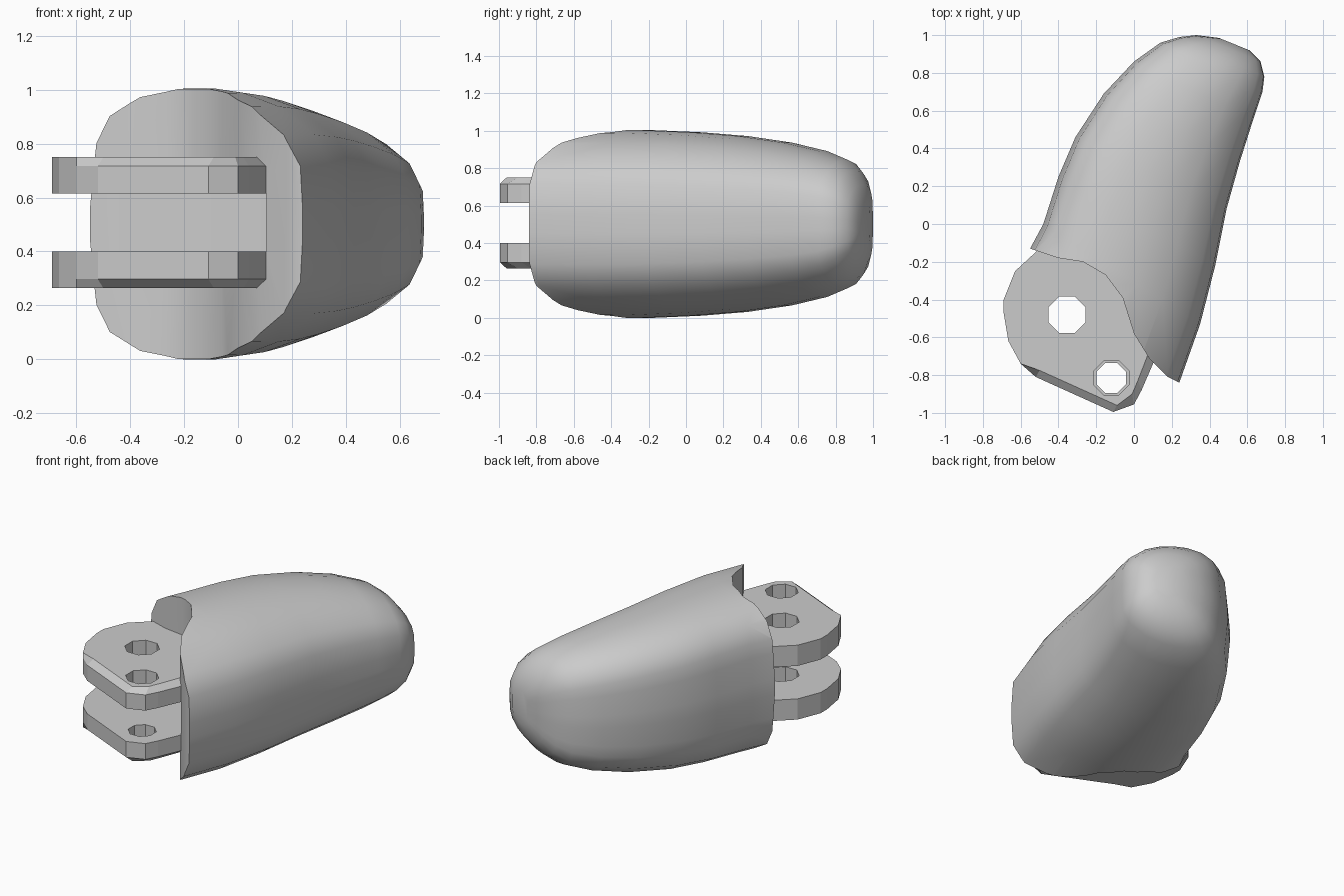
import bpy, bmesh, math
from mathutils import Vector

if "Cube" in bpy.data.objects:
    bpy.data.objects.remove(bpy.data.objects["Cube"])

grey = bpy.data.materials.new("plain grey")
grey.use_nodes = True
COLOUR = (0.6, 0.6, 0.6, 1)
grey.diffuse_color = COLOUR
grey.node_tree.nodes["Principled BSDF"].inputs["Base Color"].default_value = COLOUR


def loft(name, rings):
    """Skin a list of equal-length rings and cap both ends."""
    bm = bmesh.new()
    rows = [[bm.verts.new(p) for p in ring] for ring in rings]
    for a, b in zip(rows, rows[1:]):
        for i in range(len(a)):
            j = (i + 1) % len(a)
            bm.faces.new((a[i], a[j], b[j], b[i]))
    bm.faces.new(rows[0][::-1])
    bm.faces.new(rows[-1])
    bmesh.ops.recalc_face_normals(bm, faces=bm.faces)
    mesh = bpy.data.meshes.new(name)
    bm.to_mesh(mesh)
    bm.free()
    mesh.materials.append(grey)
    obj = bpy.data.objects.new(name, mesh)
    bpy.context.collection.objects.link(obj)
    return obj


def prism(name, outline, low, high):
    return loft(name, [[(x, y, z) for x, y in outline] for z in (low, high)])


def activate(obj):
    bpy.ops.object.select_all(action='DESELECT')
    obj.select_set(True)
    bpy.context.view_layer.objects.active = obj


def cut(obj, cutter):
    cutter.hide_render = True
    mod = obj.modifiers.new("cut", 'BOOLEAN')
    mod.operation = 'DIFFERENCE'
    mod.solver = 'EXACT'
    mod.object = cutter
    activate(obj)
    bpy.ops.object.modifier_apply(modifier=mod.name)
    bpy.data.objects.remove(cutter)


def circle(x, y, r, n=8):
    return [(x + r * math.cos((i + .5) * math.tau / n),
             y + r * math.sin((i + .5) * math.tau / n)) for i in range(n)]


# Fingertip body: half section as (position across, relative height), mirrored below
half = [(0, .1), (.015, .42), (.025, .6), (.075, .8), (.19, .94), (.34, 1), (.48, 1),
        (.6, .97), (.76, .87), (.92, .66), (.99, .43), (1, .1)]
section = half + [(u, -h) for u, h in reversed(half)]
# Stations along the body: left edge, right edge, half height
stations = [((-.60, -.23), (.205, -.94), .5), ((-.55, -.13), (.24, -.84), .5),
            ((-.48, 0), (.35, -.53), .502), ((-.40, .25), (.43, -.22), .49),
            ((-.31, .46), (.49, .08), .47), ((-.16, .69), (.56, .33), .435),
            ((0, .86), (.63, .55), .39), ((.14, .96), (.68, .70), .34),
            ((.24, .99), (.69, .78), .285), ((.33, 1), (.67, .86), .21),
            ((.45, .985), (.61, .92), .11)]
rings = []
for a, b, h in stations:
    a, b = Vector(a), Vector(b)
    rings.append([(*a.lerp(b, u), .502 + h * k) for u, k in section])
body = loft("fingertip_body", rings)

# Rounded knuckle recess at the front
recess = [(-.8, -.05), (-.55, -.13), (-.40, -.18), (-.27, -.20), (-.15, -.27), (-.06, -.39),
          (0, -.58), (.08, -.71), (.18, -.81), (.24, -.84), (.5, -.9), (.5, -1.5), (-.8, -1.5)]
cut(body, prism("recess_cutter", recess, -.2, 1.2))
# Slot between the hinge lugs
cut(body, prism("slot_cutter", [(-.515, -.16), (.105, -.16), (.105, -1.2), (-.515, -1.2)], .4, .615))
activate(body)
bpy.ops.object.shade_smooth_by_angle(angle=math.radians(40))

# Hinge lugs: outline at the wall and at the chamfered outer face
outer = [(-.50, -.13), (-.63, -.25), (-.69, -.40), (-.69, -.47), (-.665, -.62), (-.60, -.74),
         (-.52, -.81), (-.11, -.995), (0, -.955), (.04, -.88), (.105, -.73), (.105, -.45), (-.1, -.15)]
inset = outer[:6] + [(-.50, -.775), (-.09, -.96), (-.01, -.90), (.02, -.83),
                     (.07, -.70), (.09, -.45), (-.1, -.15)]
for name, inner, wall, face, bore in (("upper_lug", .615, .717, .75, .10),
                                      ("lower_lug", .40, .297, .265, .085)):
    lug = loft(name, [[(x, y, z) for x, y in pts]
                      for pts, z in ((outer, inner), (outer, wall), (inset, face))])
    cut(lug, prism("pivot_cutter", circle(-.355, -.48, .105), 0, 1))
    cut(lug, prism("pin_cutter", circle(-.12, -.815, bore), 0, 1))
